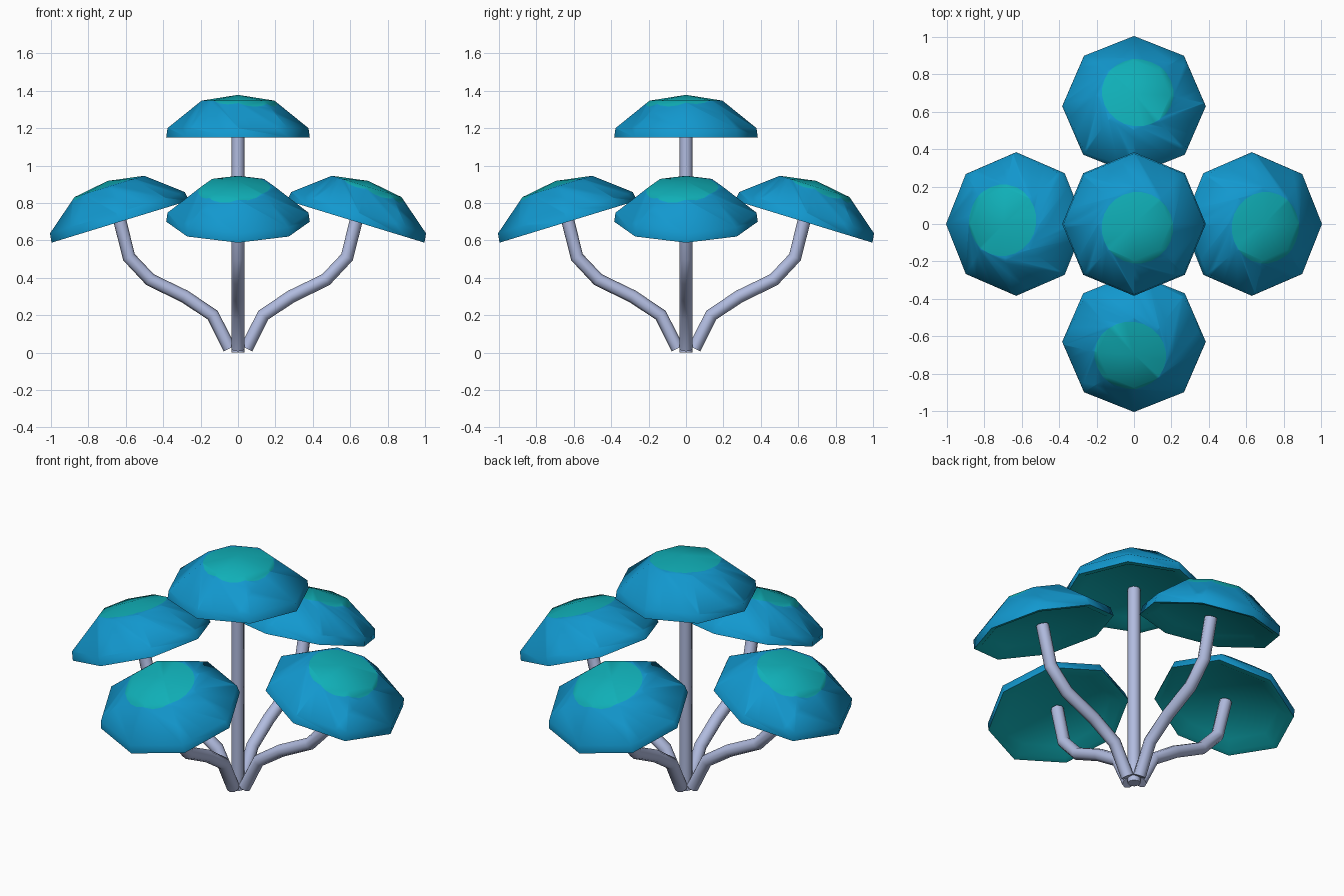
import bpy, bmesh, math
from mathutils import Matrix, Vector

if "Cube" in bpy.data.objects:
    bpy.data.objects.remove(bpy.data.objects["Cube"])


def material(name, rgb):
    m = bpy.data.materials.new(name)
    m.diffuse_color = (*rgb, 1)
    m.use_nodes = True
    m.node_tree.nodes["Principled BSDF"].inputs["Base Color"].default_value = m.diffuse_color
    return m


BLUE = material("cap_blue", (0.006, 0.314, 0.62))
TEAL = material("teal", (0.005, 0.43, 0.475))
STEM = material("pale_stem", (0.44, 0.50, 0.74))
SIDES = 8


def finish(bm, name, mats, matrix, angle):
    bmesh.ops.recalc_face_normals(bm, faces=bm.faces[:])
    mesh = bpy.data.meshes.new(name)
    bm.to_mesh(mesh)
    bm.free()
    mesh.transform(matrix)
    for m in mats:
        mesh.materials.append(m)
    ob = bpy.data.objects.new(name, mesh)
    bpy.context.collection.objects.link(ob)
    bpy.ops.object.select_all(action='DESELECT')
    ob.select_set(True)
    bpy.context.view_layer.objects.active = ob
    bpy.ops.object.shade_smooth_by_angle(angle=math.radians(angle))


def bridge(bm, a, b):
    n = len(a)
    return [bm.faces.new((a[i], a[(i + 1) % n], b[(i + 1) % n], b[i])) for i in range(n)]


def cap(name, matrix):
    bm = bmesh.new()
    # octagonal shell: underside rings, then outer rings
    profile = [(0.29, 0.035), (0.35, 0.003), (0.384, 0.0), (0.377, 0.05), (0.195, 0.197)]
    rings = [[bm.verts.new((r * math.cos(i * math.tau / SIDES),
                            r * math.sin(i * math.tau / SIDES), z))
              for i in range(SIDES)] for r, z in profile]
    under = []
    for k in range(len(rings) - 1):
        faces = bridge(bm, rings[k], rings[k + 1])
        if k < 2:
            under += faces
    for ring, z in ((rings[0], 0.05), (rings[-1], 0.228)):
        c = bm.verts.new((0, 0, z))
        for i in range(SIDES):
            f = bm.faces.new((ring[i], ring[(i + 1) % SIDES], c))
            if z < 0.1:
                under.append(f)
    for f in under:
        f.material_index = 1

    # round spot, slightly off centre, cut into the top faces
    centre, radius, n = Vector((0.018, -0.02, 0)), 0.19, 24
    planes = []

    def inside():
        out = []
        for f in bm.faces:
            c = f.calc_center_median()
            if f.material_index == 0 and c.z > 0.08 and all((c - p).dot(d) < 1e-6 for p, d in planes):
                out.append(f)
        return out

    for i in range(n):
        d = Vector((math.cos(i * math.tau / n), math.sin(i * math.tau / n), 0))
        faces = inside()
        geom = list({e for f in faces for e in f.edges}) + list({v for f in faces for v in f.verts}) + faces
        p = centre + d * radius
        bmesh.ops.bisect_plane(bm, geom=geom, dist=1e-5, plane_co=p, plane_no=d)
        planes.append((p, d))
    for f in inside():
        f.material_index = 1
    finish(bm, name, [BLUE, TEAL], matrix, 65)


def stem(name, path, matrix, r=0.035):
    bm = bmesh.new()
    pts = [Vector((x, 0, z)) for x, z in path]
    rings = []
    for i, p in enumerate(pts):
        t = Vector()
        if i > 0:
            t += (p - pts[i - 1]).normalized()
        if i < len(pts) - 1:
            t += (pts[i + 1] - p).normalized()
        t.normalize()
        side = Vector((t.z, 0, -t.x))
        rings.append([bm.verts.new(p + r * (math.cos(j * math.tau / SIDES) * side
                                            + math.sin(j * math.tau / SIDES) * Vector((0, 1, 0))))
                      for j in range(SIDES)])
    for a, b in zip(rings, rings[1:]):
        bridge(bm, a, b)
    bm.faces.new(rings[0])
    bm.faces.new(rings[-1])
    finish(bm, name, [STEM], matrix, 60)


# central mushroom
stem("centre_stem", [(0, 0), (0, 0.6), (0, 1.22)], Matrix.Identity(4))
cap("centre_cap", Matrix.Translation((0, 0, 1.15)))

# four outer mushrooms, caps tipped outwards
bent = [(0.045, 0.022), (0.135, 0.20), (0.285, 0.30), (0.47, 0.39), (0.583, 0.51), (0.64, 0.74)]
for k, side in enumerate(("right", "back", "left", "front")):
    turn = Matrix.Rotation(k * math.pi / 2, 4, 'Z')
    stem(side + "_stem", bent, turn)
    cap(side + "_cap", turn @ Matrix.Translation((0.63, 0, 0.70)) @ Matrix.Rotation(math.radians(17), 4, 'Y'))
